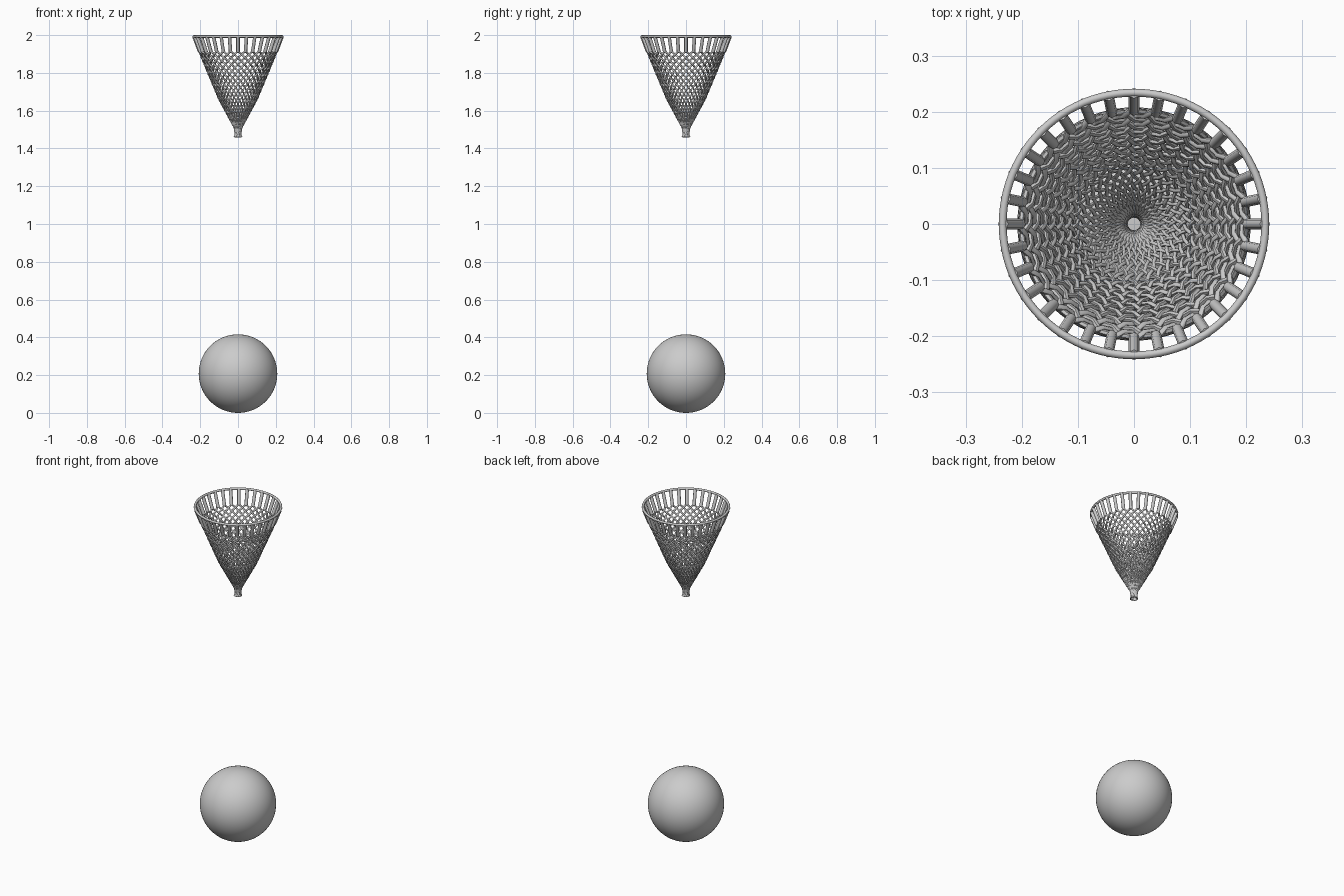
import bpy
import math

cube = bpy.data.objects.get("Cube")
if cube:
    bpy.data.objects.remove(cube, do_unlink=True)

grey = bpy.data.materials.new("plain grey")
grey.use_nodes = True
colour = (0.6, 0.6, 0.6, 1)
grey.diffuse_color = colour
grey.node_tree.nodes["Principled BSDF"].inputs["Base Color"].default_value = colour

CELLS = 32        # loops around the net
ROWS = 26         # half-cells from top to tail
TOP, TAIL = 1.915, 1.46
PROFILE = [(2.0, 0.236), (1.915, 0.204), (1.66, 0.1), (1.51, 0.02), (1.48, 0.014), (1.46, 0.02)]


def net_radius(z):
    """Radius of the net at height z, between profile points."""
    for (z0, r0), (z1, r1) in zip(PROFILE, PROFILE[1:]):
        if z >= z1 - 1e-6:
            return r0 + (r1 - r0) * (z0 - z) / (z0 - z1)
    return PROFILE[-1][1]


def polar(r, turn, z):
    a = turn * math.tau
    return (r * math.cos(a), r * math.sin(a), z)


def tubes(name, paths, thickness, sides=1, cyclic=False):
    """One mesh object of round cords; each path is a list of (point, scale)."""
    curve = bpy.data.curves.new(name, "CURVE")
    curve.dimensions = "3D"
    curve.bevel_depth = thickness
    curve.bevel_resolution = sides
    curve.use_fill_caps = not cyclic
    for path in paths:
        spline = curve.splines.new("POLY")
        spline.points.add(len(path) - 1)
        spline.use_cyclic_u = cyclic
        for p, (co, scale) in zip(spline.points, path):
            p.co = (*co, 1)
            p.radius = scale
    obj = bpy.data.objects.new(name, curve)
    bpy.context.collection.objects.link(obj)
    bpy.ops.object.select_all(action="DESELECT")
    obj.select_set(True)
    bpy.context.view_layer.objects.active = obj
    bpy.ops.object.convert(target="MESH")
    obj = bpy.context.object
    obj.data.materials.clear()
    obj.data.materials.append(grey)
    bpy.ops.object.shade_smooth_by_angle(angle=math.radians(60))
    return obj


# Ball
bpy.ops.mesh.primitive_uv_sphere_add(segments=64, ring_count=32, radius=0.208, location=(0, 0, 0.208))
ball = bpy.context.object
ball.name = "ball"
ball.data.materials.append(grey)
bpy.ops.object.shade_smooth()

# Rim cord
tubes("rim", [[(polar(0.234, i / 96, 1.993), 1) for i in range(96)]], 0.007, 2, True)

# Straps hanging from the rim
straps = [[(polar(net_radius(z), i / CELLS, z), 1) for z in (1.993, TOP - 0.005)] for i in range(CELLS)]
tubes("net_straps", straps, 0.0095, 2)

# Two families of crossing spiral cords, woven over and under
for name, way in (("left_cords", 1), ("right_cords", -1)):
    cords = []
    for i in range(CELLS):
        cord = []
        for j in range(ROWS * 2 + 1):
            t = j / (ROWS * 2)
            z = TOP + (TAIL - TOP) * t
            over = way * 0.0035 * math.cos(j * math.pi / 2) * (1 - 0.7 * t)
            turn = (i + way * j / 4) / CELLS
            cord.append((polar(net_radius(z) + over, turn, z), 1 - 0.5 * t))
        cords.append(cord)
    tubes(name, cords, 0.0055)
